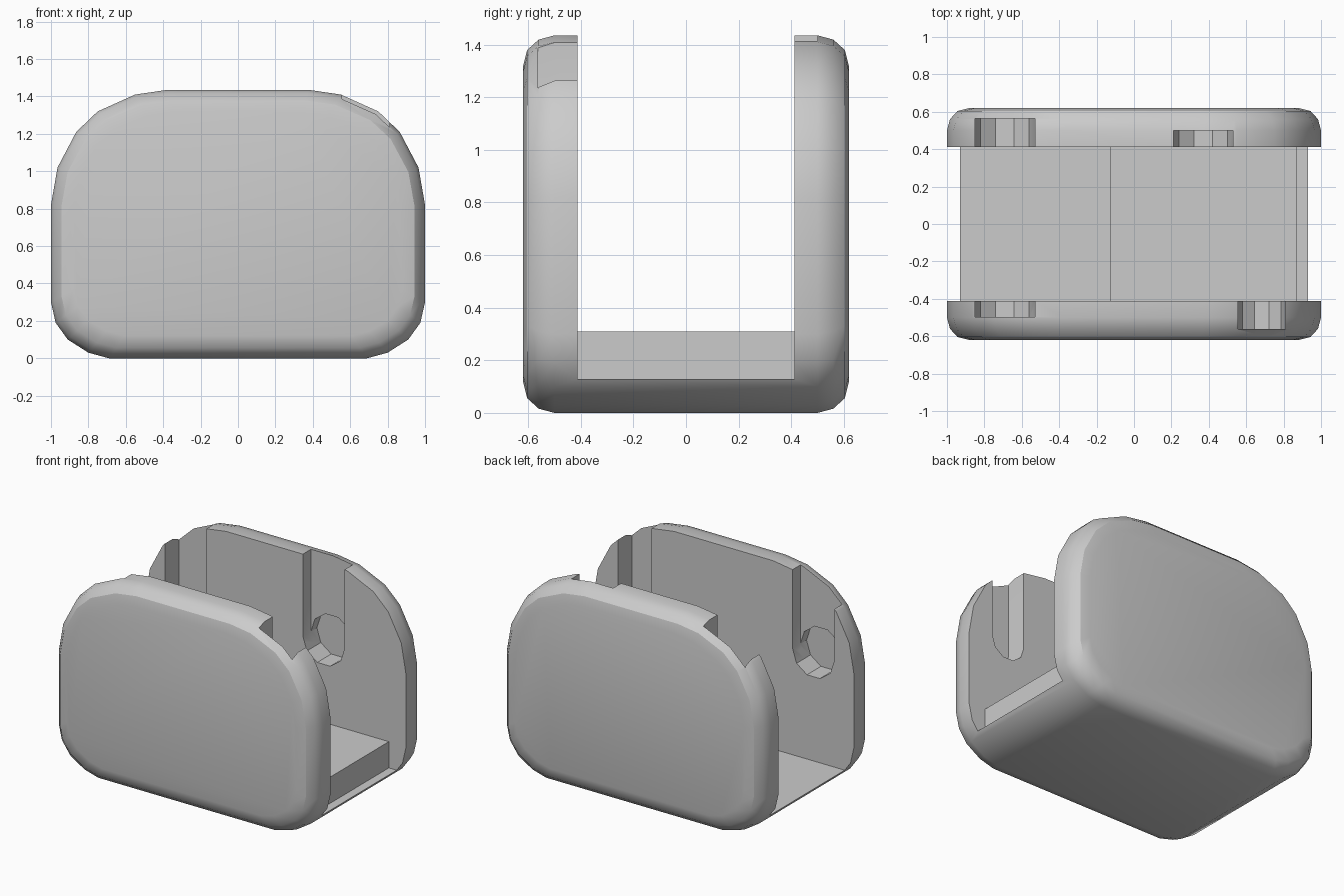
import bpy, bmesh, math

cube = bpy.data.objects.get("Cube")
if cube:
    bpy.data.objects.remove(cube, do_unlink=True)

grey = bpy.data.materials.new("plain grey")
grey.use_nodes = True
colour = (0.6, 0.6, 0.6, 1)
grey.diffuse_color = colour
grey.node_tree.nodes["Principled BSDF"].inputs["Base Color"].default_value = colour


def loft(name, rings):
    """Solid skinned over equal-length rings of points, capped at both ends."""
    bm = bmesh.new()
    loops = [[bm.verts.new(p) for p in ring] for ring in rings]
    n = len(loops[0])
    for a, b in zip(loops, loops[1:]):
        for i in range(n):
            j = (i + 1) % n
            bm.faces.new((a[i], a[j], b[j], b[i]))
    bm.faces.new(loops[0])
    bm.faces.new(loops[-1])
    bmesh.ops.recalc_face_normals(bm, faces=bm.faces)
    mesh = bpy.data.meshes.new(name)
    bm.to_mesh(mesh)
    bm.free()
    mesh.materials.append(grey)
    obj = bpy.data.objects.new(name, mesh)
    bpy.context.collection.objects.link(obj)
    return obj


def prism(name, outline, y0, y1):
    return loft(name, [[(x, y, z) for x, z in outline] for y in (y0, y1)])


def rect(x0, x1, z0, z1):
    return [(x0, z0), (x1, z0), (x1, z1), (x0, z1)]


def arc(cx, cz, r, start, steps):
    """Points on a ten-sided circle."""
    return [(cx + r * math.cos(math.radians(start + 36 * i)),
             cz + r * math.sin(math.radians(start + 36 * i))) for i in range(steps)]


def activate(obj):
    bpy.ops.object.select_all(action='DESELECT')
    obj.select_set(True)
    bpy.context.view_layer.objects.active = obj


def cut(obj, cutter):
    mod = obj.modifiers.new("cut", 'BOOLEAN')
    mod.operation = 'DIFFERENCE'
    mod.solver = 'EXACT'
    mod.object = cutter
    cutter.hide_render = True
    activate(obj)
    bpy.ops.object.modifier_apply(modifier=mod.name)
    bpy.data.objects.remove(cutter, do_unlink=True)


# Rounded body, with softened edges at the front and back
half = [(0.69, 0), (0.80, 0.03), (0.91, 0.10), (0.975, 0.19), (1, 0.30), (1, 0.82),
        (0.965, 1.02), (0.865, 1.21), (0.75, 1.32), (0.55, 1.41), (0.38, 1.435)]
outline = half + [(-x, z) for x, z in reversed(half)]
mid = 0.7175
edge = [(0.62, 0.12), (0.604, 0.056), (0.56, 0.016), (0.50, 0)]
sections = [(-y, d) for y, d in edge] + [(y, d) for y, d in reversed(edge)]
body = loft("holder_body", [
    [(x * (1 - d), y, mid + (z - mid) * (1 - d / mid)) for x, z in outline]
    for y, d in sections])

# Open channel between the two side plates
cut(body, prism("channel_cutter", rect(-1.2, 1.2, 0.128, 1.7), -0.412, 0.412))

# Slots in the inner faces: centre, radius, depth, plate side, round pocket
slot_z = 0.865
for cx, r, depth, side, pocket in [
        (-0.69, 0.16, 0.565, 1, False), (0.37, 0.16, 0.50, 1, True),
        (0.6825, 0.1275, 0.562, -1, False), (-0.69, 0.16, 0.497, -1, True)]:
    shape = arc(cx, slot_z, r, 180, 6) + [(cx + r, 1.7), (cx - r, 1.7)]
    cut(body, prism("slot_cutter", shape, side * 0.3, side * depth))
    if pocket:
        cut(body, prism("pocket_cutter", arc(cx, slot_z, r, 0, 10),
                        side * 0.3, side * 0.565))

activate(body)
bpy.ops.object.shade_smooth_by_angle(angle=math.radians(32))

# Raised pad on the floor of the channel
prism("floor_pad", rect(-0.125, 0.87, 0.12, 0.31), -0.412, 0.412)
